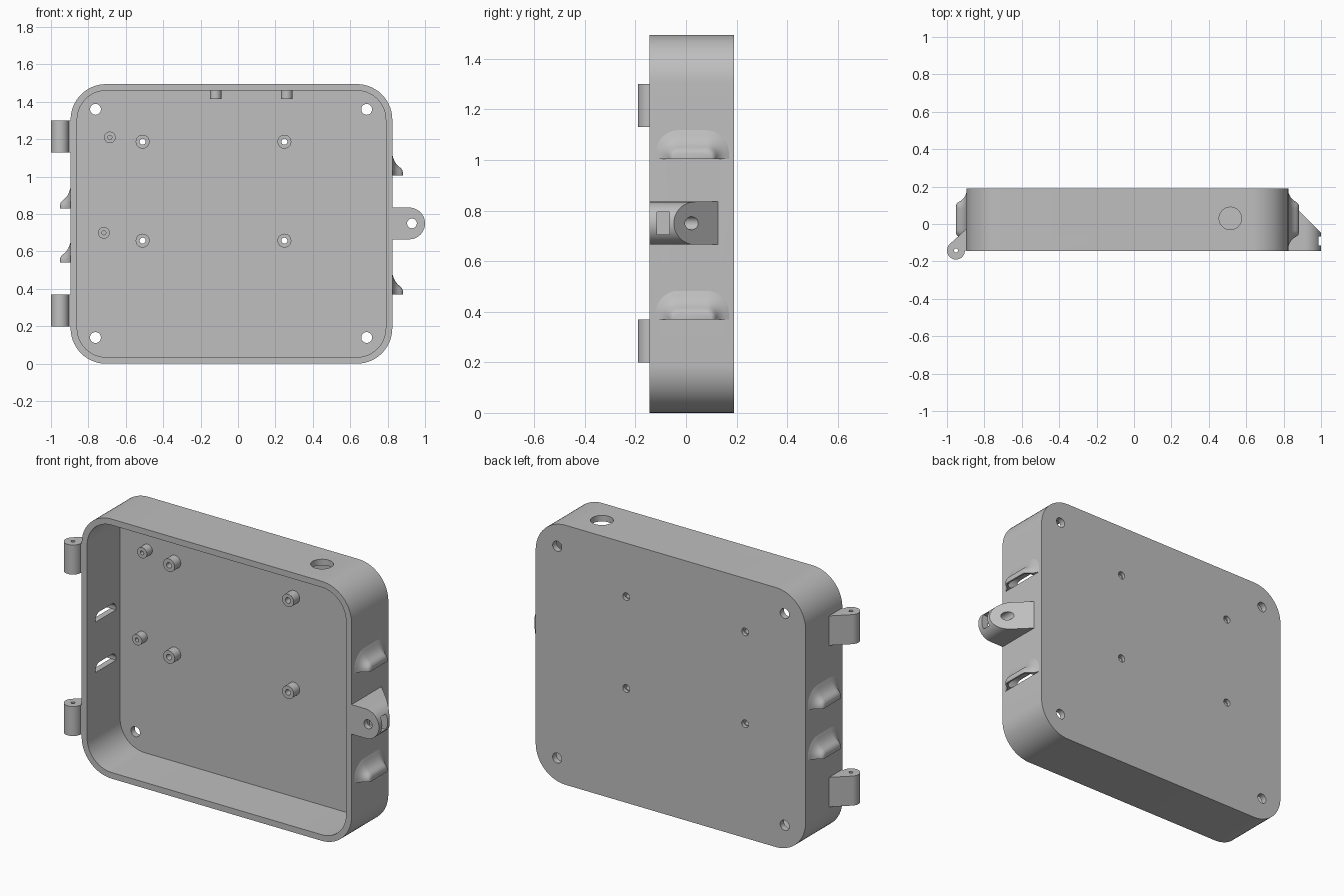
import bpy, bmesh, math
from mathutils import Vector

if "Cube" in bpy.data.objects:
    bpy.data.objects.remove(bpy.data.objects["Cube"], do_unlink=True)

grey = bpy.data.materials.new("plain grey")
grey.use_nodes = True
COLOUR = (0.52, 0.52, 0.52, 1)
grey.diffuse_color = COLOUR
grey.node_tree.nodes["Principled BSDF"].inputs["Base Color"].default_value = COLOUR
parts = []


def place(axis, u, v, w):
    return {"x": (w, u, v), "y": (u, w, v), "z": (u, v, w)}[axis]


def loft(name, rings):
    """Closed solid through a list of 3D rings with equal point counts."""
    bm = bmesh.new()
    loops = [[bm.verts.new(p) for p in ring] for ring in rings]
    n = len(loops[0])
    for a, b in zip(loops, loops[1:]):
        for i in range(n):
            j = (i + 1) % n
            bm.faces.new((a[i], a[j], b[j], b[i]))
    bm.faces.new(loops[0])
    bm.faces.new(loops[-1])
    bmesh.ops.recalc_face_normals(bm, faces=bm.faces)
    mesh = bpy.data.meshes.new(name)
    bm.to_mesh(mesh)
    bm.free()
    mesh.materials.append(grey)
    obj = bpy.data.objects.new(name, mesh)
    bpy.context.collection.objects.link(obj)
    parts.append(obj)
    return obj


def prism(name, profile, axis, lo, hi):
    return loft(name, [[place(axis, u, v, w) for u, v in profile] for w in (lo, hi)])


def arc(cu, cv, r, start, end, steps):
    return [(cu + r * math.cos(math.radians(start + (end - start) * i / steps)),
             cv + r * math.sin(math.radians(start + (end - start) * i / steps)))
            for i in range(steps + 1)]


def cylinder(name, u, v, r, axis, lo, hi):
    return prism(name, arc(u, v, r, 0, 360, 40)[:-1], axis, lo, hi)


def rounded_rect(u0, u1, v0, v1, r, steps=14):
    return (arc(u1 - r, v1 - r, r, 0, 90, steps) + arc(u0 + r, v1 - r, r, 90, 180, steps)
            + arc(u0 + r, v0 + r, r, 180, 270, steps) + arc(u1 - r, v0 + r, r, 270, 360, steps))


def cut(target, *cutters):
    for c in cutters:
        mod = target.modifiers.new("cut", "BOOLEAN")
        mod.operation, mod.solver, mod.object = "DIFFERENCE", "EXACT", c
        bpy.context.view_layer.objects.active = target
        bpy.ops.object.modifier_apply(modifier=mod.name)
        parts.remove(c)
        bpy.data.objects.remove(c, do_unlink=True)


# Main dimensions
LEFT, RIGHT, TOP = -0.895, 0.825, 1.495
FRONT, BACK, WALL = -0.145, 0.19, 0.035
FLOOR = BACK - WALL
MID_Y = 0.025

# Open tray
tray = prism("enclosure_tray", rounded_rect(LEFT, RIGHT, 0, TOP, 0.19), "y", FRONT, BACK)
cut(tray, prism("cavity", rounded_rect(LEFT + WALL, RIGHT - WALL, WALL, TOP - WALL, 0.155),
                "y", FRONT - 0.1, FLOOR))

# Mounting holes in the corners and the cable hole in the top
for x in (-0.762, 0.688):
    for z in (0.14, 1.36):
        cut(tray, cylinder("hole", x, z, 0.029, "y", FLOOR - 0.05, BACK + 0.05))
cut(tray, cylinder("cable_hole", 0.515, 0.03, 0.06, "z", TOP - 0.1, TOP + 0.1))

# Board standoffs, drilled through the back
for x in (-0.51, 0.248):
    for z in (0.658, 1.187):
        post = cylinder("board_standoff", x, z, 0.037, "y", FLOOR - 0.055, FLOOR)
        cut(post, cylinder("bore", x, z, 0.016, "y", FLOOR - 0.1, BACK))
        cut(tray, cylinder("bore", x, z, 0.016, "y", FLOOR - 0.1, BACK + 0.05))
        cut(tray, cylinder("counterbore", x, z, 0.022, "y", BACK - 0.02, BACK + 0.05))

# Small blind standoffs on the back wall and under the top wall
for x, z in ((-0.685, 1.21), (-0.717, 0.70)):
    post = cylinder("small_standoff", x, z, 0.031, "y", FLOOR - 0.05, FLOOR + 0.002)
    cut(post, cylinder("bore", x, z, 0.011, "y", FLOOR - 0.1, FLOOR - 0.005))
for x in (-0.12, 0.26):
    post = cylinder("top_standoff", x, MID_Y, 0.031, "z", TOP - WALL - 0.045, TOP - WALL + 0.002)
    cut(post, cylinder("bore", x, MID_Y, 0.011, "z", TOP - 0.15, TOP - WALL - 0.005))

# Hinge knuckles: round eye with a 45 degree arm to the wall
eye_x, eye_y, eye_r = -0.952, -0.142, 0.048
hinge = arc(eye_x, eye_y, eye_r, 135, 360, 30)
hinge += [(LEFT + 0.005, eye_y), (LEFT + 0.005, -0.02), (LEFT, -0.025)]
for name, z in (("lower", 0.2), ("upper", 1.13)):
    knuckle = prism(name + "_hinge_knuckle", hinge, "z", z, z + 0.17)
    cut(knuckle, cylinder("pin_hole", eye_x, eye_y, 0.011, "z", z - 0.05, z + 0.25))


# Vent hoods: flared scoops, flat and open underneath
def hood_ring(x, z, height, shrink=0.0, drop=0.0):
    t = height - shrink
    a = 0.06 + 0.75 * height - shrink
    r = t * 0.8
    pts = [(MID_Y - a, z - drop), (MID_Y + a, z - drop)]
    pts += arc(MID_Y + a - r, z + t - r, r, 0, 90, 10)
    pts += arc(MID_Y - a + r, z + t - r, r, 90, 180, 10)
    return [(x, y, h) for y, h in pts]


FLARE = ((-0.003, 0.12), (0, 0.113), (0.005, 0.096), (0.011, 0.08), (0.019, 0.066), (0.029, 0.054),
         (0.039, 0.046), (0.047, 0.039), (0.053, 0.031), (0.056, 0.02))
for name, wall, side, heights in (("right", LEFT, -1, (0.54, 0.83)), ("left", RIGHT, 1, (0.37, 1.005))):
    for z in heights:
        hood = loft(name + "_vent_hood", [hood_ring(wall + side * h, z, t) for h, t in FLARE])
        throat = [(-0.1, 0.06), (0.018, 0.06), (0.03, 0.05), (0.04, 0.04), (0.046, 0.03)]
        cut(hood, loft("throat", [hood_ring(wall + side * h, z, t, 0.012, 0.02) for h, t in throat]))
        slot = [(-0.1, 0.06), (0.05, 0.06)]
        cut(tray, loft("slot", [hood_ring(wall + side * h, z, t, 0.012) for h, t in slot]))

# Latch tab: rounded tab with a sloped back, a screw hole and a nut slot
tab_z, tab_r = 0.75, 0.085
outline = arc(1 - tab_r, tab_z, tab_r, -90, 90, 24)
outline += [(RIGHT - 0.003, tab_z + tab_r), (RIGHT - 0.003, tab_z - tab_r)]
tab = prism("latch_tab", outline, "y", FRONT, 0.127)
slope = [(RIGHT - 0.1, 0.227), (RIGHT + 0.3, 0.127 - 0.3), (RIGHT + 0.5, 0.3)]
cut(tab, prism("slope", slope, "z", tab_z - 0.2, tab_z + 0.2))
cut(tab, cylinder("screw_hole", 0.93, tab_z, 0.026, "y", FRONT - 0.1, 0.2))
cut(tab, prism("nut_slot", [(-0.115, 0.705), (-0.066, 0.705), (-0.066, 0.795), (-0.115, 0.795)],
               "x", 0.885, 1.1))

# Smooth round surfaces, keep hard edges
bpy.ops.object.select_all(action="DESELECT")
for obj in parts:
    obj.select_set(True)
bpy.context.view_layer.objects.active = tray
bpy.ops.object.shade_smooth_by_angle(angle=math.radians(30))
